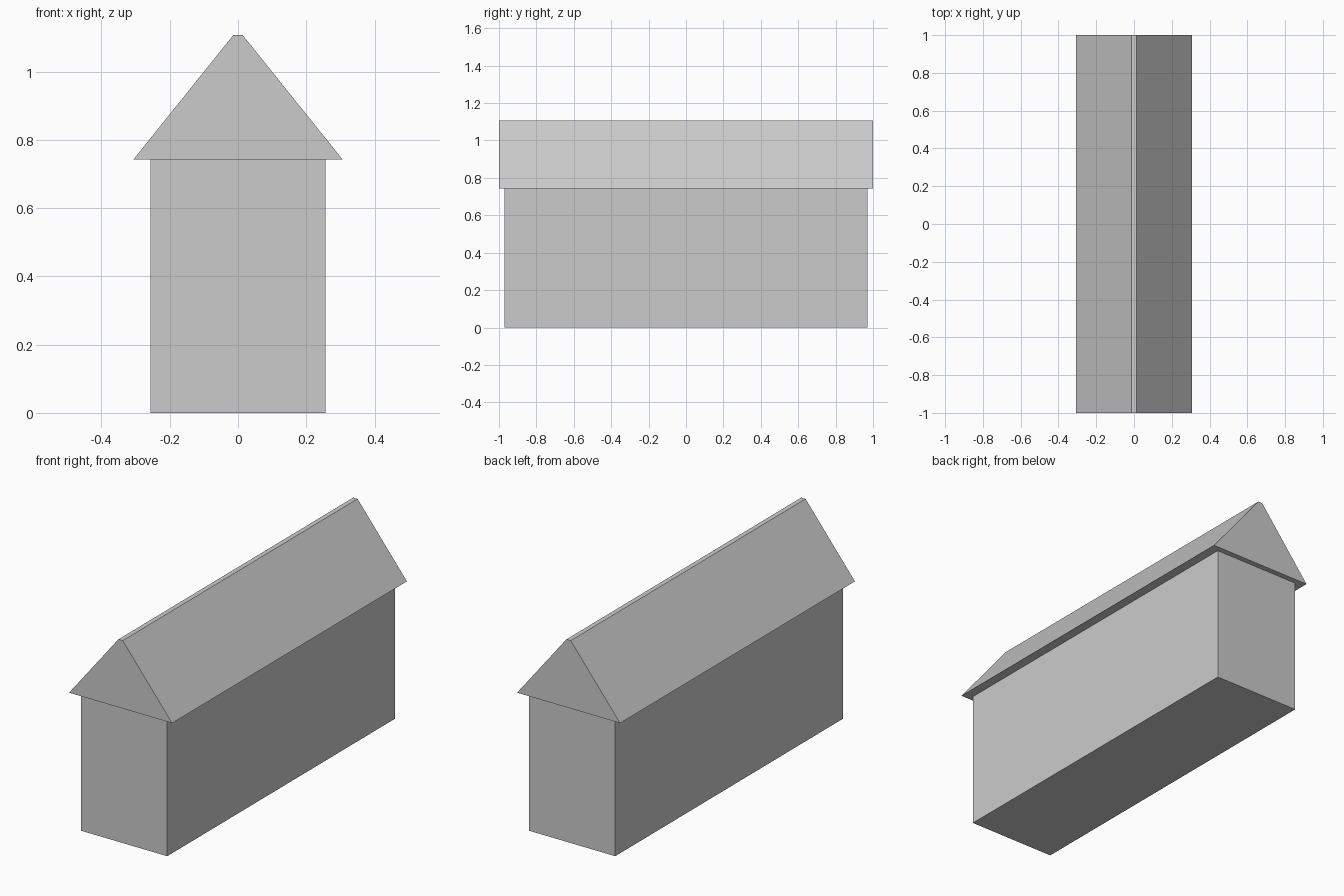
import bpy
import bmesh

if "Cube" in bpy.data.objects:
    bpy.data.objects.remove(bpy.data.objects["Cube"])


def extrude_profile(name, profile, half_length):
    """Close an x-z profile and extrude it along y."""
    bm = bmesh.new()
    face = bm.faces.new([bm.verts.new((x, -half_length, z)) for x, z in profile])
    result = bmesh.ops.extrude_face_region(bm, geom=[face], use_keep_orig=True)
    moved = [g for g in result["geom"] if isinstance(g, bmesh.types.BMVert)]
    bmesh.ops.translate(bm, verts=moved, vec=(0, 2 * half_length, 0))
    bmesh.ops.recalc_face_normals(bm, faces=bm.faces)
    mesh = bpy.data.meshes.new(name)
    bm.to_mesh(mesh)
    bm.free()
    obj = bpy.data.objects.new(name, mesh)
    bpy.context.collection.objects.link(obj)
    return obj


EAVE = 0.742
RIDGE = 1.108

# Walls: plain long block
extrude_profile("walls", [(-0.257, 0), (0.257, 0), (0.257, EAVE), (-0.257, EAVE)], 0.97)

# Gabled roof: narrow flat ridge, flat underside overhanging all round
extrude_profile("roof", [(-0.307, EAVE), (0.307, EAVE), (0.013, RIDGE), (-0.013, RIDGE)], 1.0)
